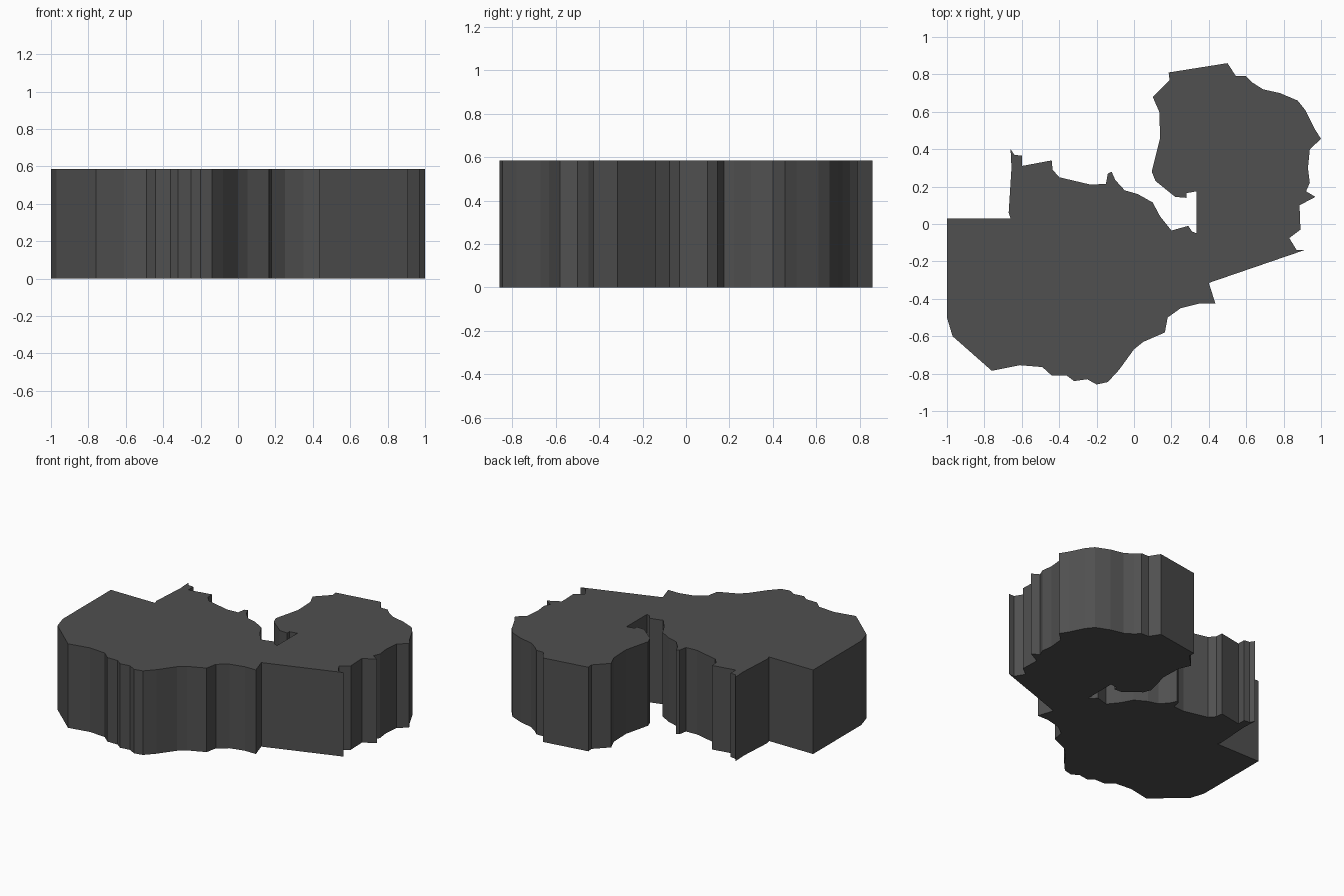
import bpy, bmesh

HEIGHT = 0.585

# Plan outline, clockwise from the upper left corner
outline = [
    # north-west edge with its spur and bumps
    (-1, .03), (-.66, .03), (-.67, .06), (-.655, .3), (-.66, .4), (-.64, .37),
    (-.6, .365), (-.6, .31), (-.44, .34), (-.435, .29), (-.4, .25), (-.23, .21),
    (-.15, .215), (-.14, .27), (-.12, .28), (-.1, .235), (-.05, .18),
    (.02, .16), (.1, .115), (.14, .04), (.2, -.035), (.29, -.01),
    # notch and west side of the eastern lobe
    (.31, -.04), (.335, -.05), (.335, .175), (.28, .165), (.28, .14), (.22, .145),
    (.115, .23), (.095, .28), (.14, .46), (.135, .6), (.1, .68), (.19, .77),
    # north and east coast of the lobe
    (.185, .81), (.5, .86), (.545, .79), (.6, .79), (.635, .755), (.69, .72),
    (.78, .7), (.875, .66), (.915, .61), (.965, .51), (1, .455), (.94, .4),
    (.93, .3), (.94, .22), (.92, .175), (.97, .145), (.885, .1),
    (.89, -.03), (.83, -.075), (.87, -.14), (.91, -.14),
    # southern edge
    (.4, -.315), (.435, -.425), (.35, -.425), (.25, -.45), (.18, -.5), (.165, -.58),
    (.05, -.63), (0, -.67), (-.08, -.78), (-.14, -.845), (-.2, -.858),
    (-.25, -.83), (-.32, -.84), (-.36, -.81), (-.44, -.81), (-.49, -.765),
    (-.61, -.755), (-.76, -.785), (-.97, -.6), (-1, -.5),
]

# Slab: one flat face pulled straight up
bm = bmesh.new()
base = bm.faces.new([bm.verts.new((x, y, 0)) for x, y in outline])
top = bmesh.ops.extrude_face_region(bm, geom=[base], use_keep_orig=True)["geom"]
bmesh.ops.translate(bm, vec=(0, 0, HEIGHT),
                    verts=[g for g in top if isinstance(g, bmesh.types.BMVert)])
bmesh.ops.recalc_face_normals(bm, faces=bm.faces)

mesh = bpy.data.meshes.new("map_slab")
bm.to_mesh(mesh)
bm.free()
slab = bpy.data.objects.new("map_slab", mesh)
bpy.context.collection.objects.link(slab)

# Dark grey finish
grey = bpy.data.materials.new("dark_grey")
grey.diffuse_color = (0.08, 0.08, 0.08, 1)
mesh.materials.append(grey)
